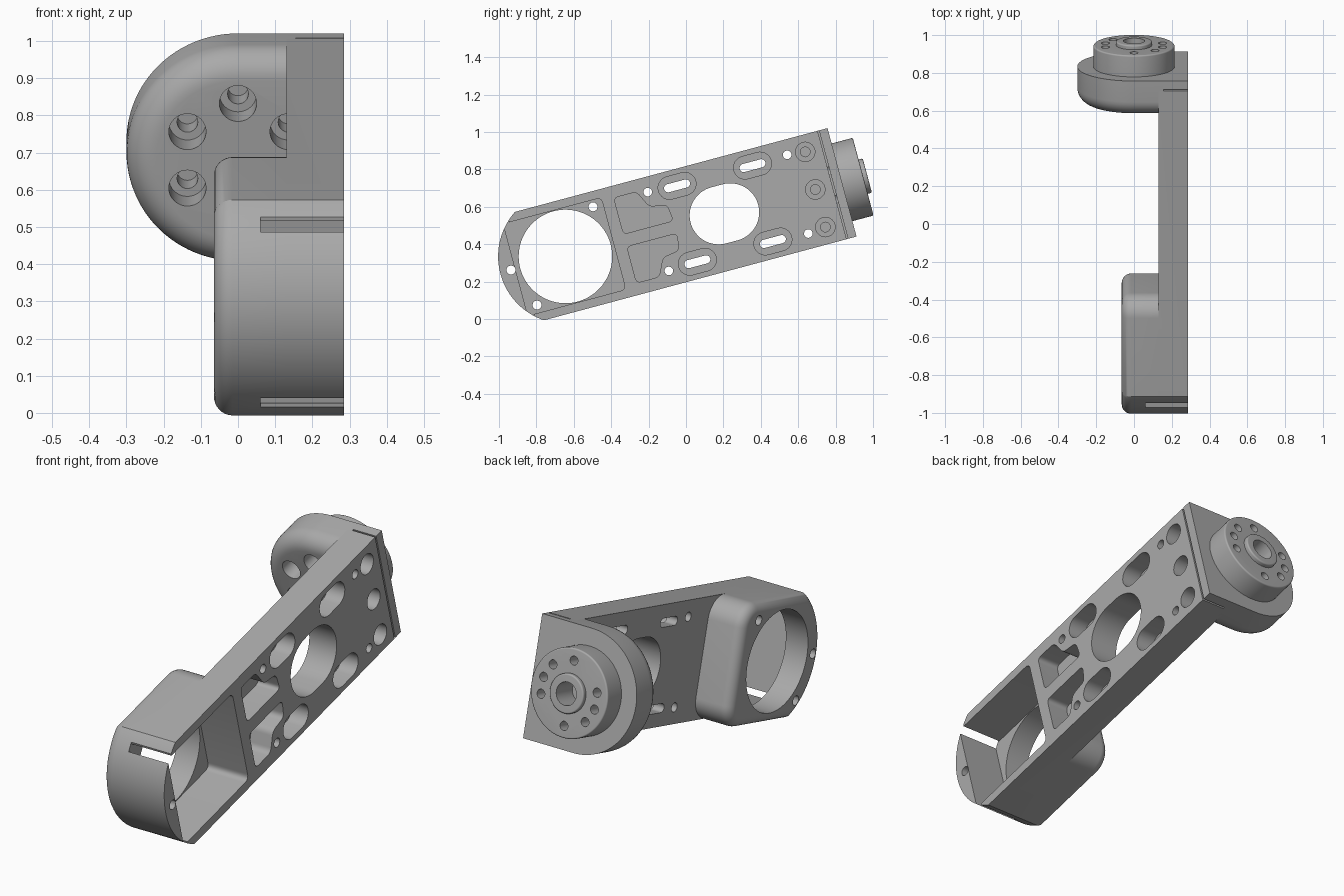
import bpy, bmesh
from math import pi, sin, cos, radians, sqrt
from mathutils import Vector

if "Cube" in bpy.data.objects:
    bpy.data.objects.remove(bpy.data.objects["Cube"])

TILT = radians(15)
MID = 0.49           # arm centre line height before tilting
HALF = 0.30          # half width of the arm
BORE_U = -0.536      # centre of the large motor bore
X0, X1, X2 = -0.065, 0.13, 0.285

metal = bpy.data.materials.new("grey_metal")
metal.use_nodes = True
GREY = (0.4, 0.4, 0.4, 1)
metal.diffuse_color = GREY
metal.node_tree.nodes["Principled BSDF"].inputs["Base Color"].default_value = GREY


def arc(c, r, a0, a1, n):
    return [(c[0] + r * cos(a0 + (a1 - a0) * i / n),
             c[1] + r * sin(a0 + (a1 - a0) * i / n)) for i in range(n + 1)]


def circle(u, v, r, n=48):
    return arc((u, v), r, 0, 2 * pi, n)[:-1]


def stadium(u, v, a, r, n=16):
    return (arc((u + a, v), r, -pi / 2, pi / 2, n)
            + arc((u - a, v), r, pi / 2, 3 * pi / 2, n))


def rect(u0, u1, v0, v1):
    return [(u0, v0), (u1, v0), (u1, v1), (u0, v1)]


def rounded(points, r, n=6):
    """Soften every corner of a polygon."""
    out = []
    for i, p in enumerate(points):
        p = Vector(p)
        a = (Vector(points[i - 1]) - p).normalized()
        b = (Vector(points[(i + 1) % len(points)]) - p).normalized()
        for k in range(n + 1):
            t = k / n
            out.append(tuple(p + a * r * (1 - t) ** 2 + b * r * t ** 2))
    return out


def prism(name, outline, axis, lo, hi, bevel=0, bevel_at=None, keep=None):
    """Extrude an outline along x (points are u, v) or along u (points are x, v)."""
    def place(p, d):
        return (d, p[0], p[1]) if axis == "x" else (p[0], d, p[1])
    bm = bmesh.new()
    low = [bm.verts.new(place(p, lo)) for p in outline]
    high = [bm.verts.new(place(p, hi)) for p in outline]
    bm.faces.new(low)
    bm.faces.new(high)
    for i in range(len(outline)):
        bm.faces.new((low[i - 1], low[i], high[i], high[i - 1]))
    bmesh.ops.recalc_face_normals(bm, faces=bm.faces)
    if bevel:
        k = 0 if axis == "x" else 1
        edges = [e for e in bm.edges
                 if all(abs(v.co[k] - bevel_at) < 1e-5 for v in e.verts)
                 and (keep is None or keep(e))]
        bmesh.ops.bevel(bm, geom=edges, offset=bevel, segments=8, profile=0.5,
                        affect="EDGES", clamp_overlap=True)
    mesh = bpy.data.meshes.new(name)
    bm.to_mesh(mesh)
    bm.free()
    mesh.materials.append(metal)
    ob = bpy.data.objects.new(name, mesh)
    bpy.context.collection.objects.link(ob)
    return ob


def combine(target, tool, operation="DIFFERENCE"):
    mod = target.modifiers.new("cut", "BOOLEAN")
    mod.operation, mod.solver, mod.object = operation, "EXACT", tool
    bpy.context.view_layer.objects.active = target
    bpy.ops.object.modifier_apply(modifier=mod.name)
    bpy.data.objects.remove(tool)


def cut(target, outline, axis, lo, hi):
    combine(target, prism("cutter", outline, axis, lo, hi))


# Arm plate and motor housing share the rounded outer end
END_R = 0.36
a = pi - math_a if (math_a := 0) else pi - 0.9851
round_end = arc((BORE_U, 0), END_R, a, 2 * pi - a, 40)
round_end[0] = (round_end[0][0], HALF)
round_end[-1] = (round_end[-1][0], -HALF)
arm = prism("arm", round_end + [(0.94, -HALF), (0.94, HALF)], "x", X1, X2)
corner = 0.11
end_u = -0.195 - corner
housing_outline = (round_end
                   + arc((end_u, corner - HALF), corner, -pi / 2, 0, 12)
                   + arc((end_u, HALF - corner), corner, 0, pi / 2, 12))
housing = prism("housing", housing_outline, "x", X0, X1, 0.05, X0)
combine(arm, housing, "UNION")

# Motor pocket, cross slot, bore and its small screw holes
cut(arm, rounded(rect(-0.812, -0.27, -0.254, 0.254), 0.03), "x", 0.06, 0.4)
cut(arm, rect(-0.812, -0.78, -0.4, 0.4), "x", 0.06, 0.4)
cut(arm, circle(BORE_U, 0, 0.25, 96), "x", -0.2, 0.4)
for u, v in ((-0.325, 0.218), (-0.75, -0.212), (-0.836, 0.005)):
    cut(arm, circle(u, v, 0.024, 24), "x", -0.2, 0.4)

# Central opening
cut(arm, stadium(0.344, 0, 0.032, 0.155, 32), "x", 0, 0.4)

# Mirrored openings on both halves of the plate
pocket = [(-0.205, 0.035), (0.07, 0.035), (0.06, 0.125), (-0.035, 0.14),
          (-0.08, 0.235), (-0.205, 0.235)]
for s in (1, -1):
    cut(arm, rounded([(u, s * v) for u, v in pocket], 0.025), "x", 0.165, 0.4)
    for u in (0.138, 0.556):
        cut(arm, stadium(u, s * 0.21, 0.042, 0.061), "x", 0.19, 0.4)
        cut(arm, stadium(u, s * 0.21, 0.049, 0.022), "x", 0, 0.4)
    for u in (-0.022, 0.75):
        cut(arm, circle(u, s * 0.218, 0.023, 24), "x", 0, 0.4)

# Counterbored screws that hold the bracket
for v in (-0.208, 0, 0.208):
    cut(arm, circle(0.847, v, 0.052, 32), "x", 0.2, 0.4)
    cut(arm, circle(0.847, v, 0.026, 24), "x", 0, 0.4)

# Rounded joint bracket with a soft front edge
side = 0.155
d_shape = arc((0, 0), HALF, pi / 2, 3 * pi / 2, 48) + [(side, -HALF), (side, HALF)]
bracket = prism("joint_bracket", d_shape, "u", 0.80, 0.995, 0.08, 0.80,
                lambda e: any(v.co.x < side - 0.01 for v in e.verts))
BOLT_R = 0.157
for deg in (30, 90, 150, 210, 330):
    x, v = BOLT_R * cos(radians(deg)), BOLT_R * sin(radians(deg))
    cut(bracket, circle(x, v, 0.05, 32), "u", 0.6, 0.90)
    cut(bracket, circle(x, v, 0.028, 24), "u", 0.6, 1.2)

# Bracket end wall closing the arm
end_wall = prism("bracket_end_wall", rect(side - 0.02, X2, -HALF, HALF), "u", 0.948, 0.995)

# Output disc with raised hub ring and bolt circle
disc = prism("output_disc", circle(0, 0, 0.215, 96), "u", 0.985, 1.112, 0.008, 1.112)
combine(disc, prism("hub", circle(0, 0, 0.095, 64), "u", 1.05, 1.135, 0.008, 1.135), "UNION")
cut(disc, circle(0, 0, 0.056), "u", 1.0, 1.3)
for deg in (90, 135, 165, 195, 270, 315, 345, 15):
    x, v = -BOLT_R * cos(radians(deg)), BOLT_R * sin(radians(deg))
    cut(disc, circle(x, v, 0.022, 24), "u", 1.02, 1.3)

# Tilt the whole assembly and shade it
for ob in (arm, bracket, end_wall, disc):
    ob.rotation_euler.x = TILT
    ob.location = (0, -MID * sin(TILT), MID * cos(TILT))
    bpy.ops.object.select_all(action="DESELECT")
    ob.select_set(True)
    bpy.context.view_layer.objects.active = ob
    bpy.ops.object.shade_smooth_by_angle(angle=radians(30))
